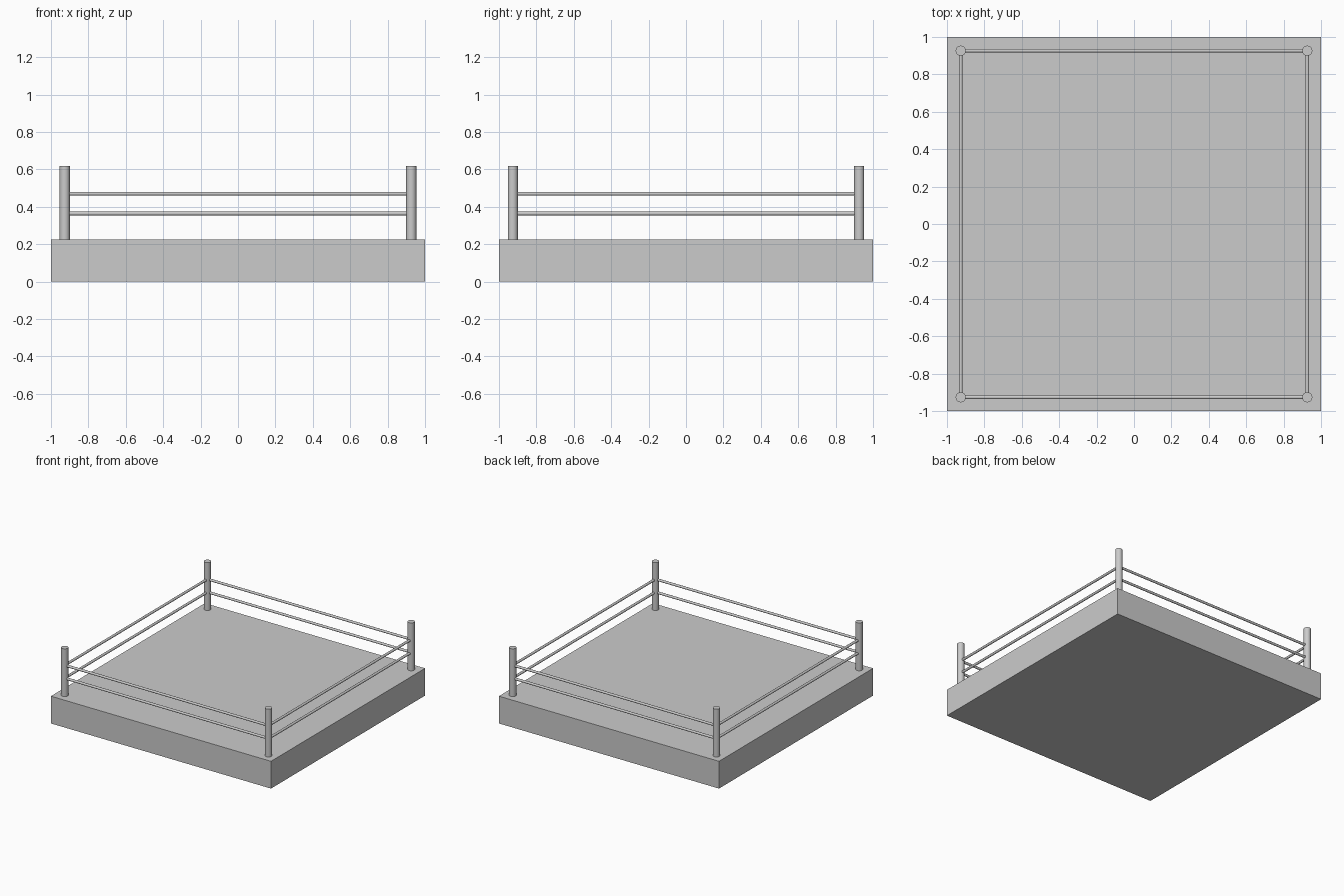
import bpy
from math import pi

cube = bpy.data.objects.get("Cube")
if cube:
    bpy.data.objects.remove(cube, do_unlink=True)

BASE_HEIGHT = 0.224
POST_TOP = 0.617
POST_OFFSET = 0.926
POST_RADIUS = 0.027
ROPE_RADIUS = 0.01
ROPE_HEIGHTS = {"lower": 0.364, "upper": 0.47}

# One plain grey for the whole model
GREY = (0.6, 0.6, 0.6, 1)
grey = bpy.data.materials.new("plain_grey")
grey.use_nodes = True
grey.diffuse_color = GREY
bsdf = next(n for n in grey.node_tree.nodes if n.type == "BSDF_PRINCIPLED")
bsdf.inputs["Base Color"].default_value = GREY


def finish(name):
    obj = bpy.context.object
    obj.name = name
    obj.data.materials.append(grey)
    return obj


def rod(name, radius, length, location, rotation=(0, 0, 0), sides=32):
    bpy.ops.mesh.primitive_cylinder_add(vertices=sides, radius=radius, depth=length,
                                        location=location, rotation=rotation)
    bpy.ops.object.shade_smooth_by_angle()
    return finish(name)


# Square platform
bpy.ops.mesh.primitive_cube_add(size=1, location=(0, 0, BASE_HEIGHT / 2))
bpy.context.object.scale = (2, 2, BASE_HEIGHT)
finish("platform")

# Corner posts standing on the platform
for depth_name, sy in (("front", -1), ("back", 1)):
    for side_name, sx in (("right", -1), ("left", 1)):
        rod(f"{depth_name}_{side_name}_post", POST_RADIUS, POST_TOP - BASE_HEIGHT,
            (sx * POST_OFFSET, sy * POST_OFFSET, (BASE_HEIGHT + POST_TOP) / 2))

# Two ropes along each side, ending inside the posts
for level, z in ROPE_HEIGHTS.items():
    for name, s in (("front", -1), ("back", 1)):
        rod(f"{name}_{level}_rope", ROPE_RADIUS, 2 * POST_OFFSET,
            (0, s * POST_OFFSET, z), (0, pi / 2, 0), 16)
    for name, s in (("right", -1), ("left", 1)):
        rod(f"{name}_{level}_rope", ROPE_RADIUS, 2 * POST_OFFSET,
            (s * POST_OFFSET, 0, z), (pi / 2, 0, 0), 16)
